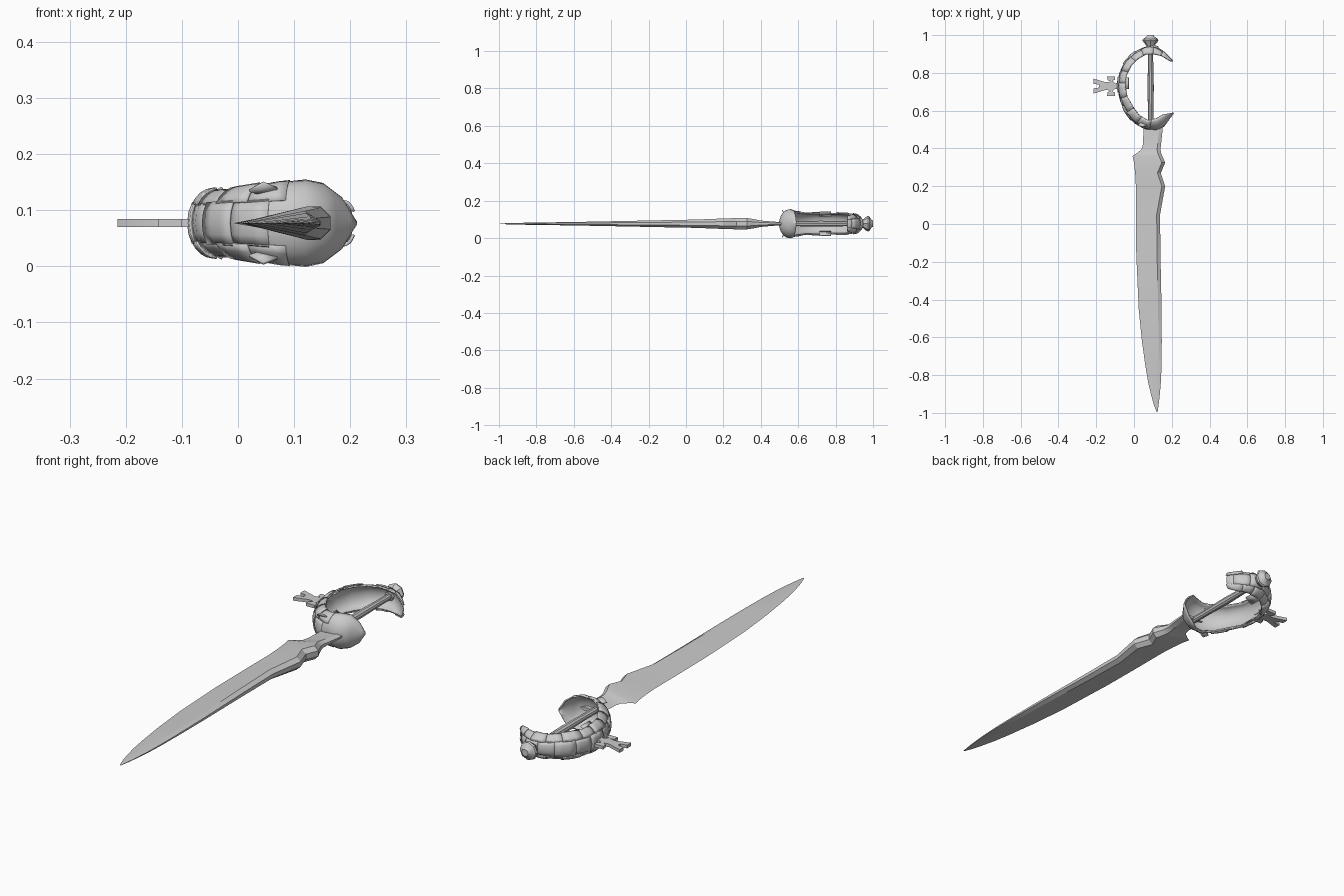
import bpy, bmesh, math
from mathutils import Vector

if "Cube" in bpy.data.objects:
    bpy.data.objects.remove(bpy.data.objects["Cube"], do_unlink=True)

ZC = 0.077  # middle plane of the sword
steel = bpy.data.materials.new("grey steel")
steel.use_nodes = True
COL = (0.6, 0.6, 0.6, 1)
steel.diffuse_color = COL
steel.node_tree.nodes["Principled BSDF"].inputs["Base Color"].default_value = COL


def finish(name, bm, thickness=0, angle=35):
    bmesh.ops.recalc_face_normals(bm, faces=bm.faces)
    me = bpy.data.meshes.new(name)
    bm.to_mesh(me)
    bm.free()
    me.materials.append(steel)
    ob = bpy.data.objects.new(name, me)
    bpy.context.collection.objects.link(ob)
    if thickness:
        mod = ob.modifiers.new("thickness", "SOLIDIFY")
        mod.thickness = thickness
        mod.offset = 0
    bpy.ops.object.select_all(action="DESELECT")
    ob.select_set(True)
    bpy.context.view_layer.objects.active = ob
    bpy.ops.object.shade_smooth_by_angle(angle=math.radians(angle))
    return ob


def loft(bm, rings, closed=True):
    rows = [[bm.verts.new(p) for p in r] for r in rings]
    n = len(rows[0])
    for a, b in zip(rows, rows[1:]):
        for i in range(n if closed else n - 1):
            j = (i + 1) % n
            bm.faces.new((a[i], a[j], b[j], b[i]))
    if closed:
        bm.faces.new(rows[0])
        bm.faces.new(rows[-1])


def lathe(name, profile, cx, sides):
    """Turn (y, radius) pairs about an axis along y."""
    bm = bmesh.new()
    loft(bm, [[(cx + r * math.cos(2 * math.pi * k / sides), y,
                ZC + r * math.sin(2 * math.pi * k / sides))
               for k in range(sides)] for y, r in profile])
    return finish(name, bm)


# Blade: (y, cutting edge x, spine x, half thickness)
blade_rows = [
    (.52, .05, .15, .008), (.485, .05, .15, .010), (.42, .047, .143, .015),
    (.395, .04, .14, .018), (.375, .015, .144, .022), (.36, -.008, .15, .025),
    (.325, .0, .165, .03), (.27, .006, .142, .03), (.2, .01, .165, .028),
    (.05, .01, .138, .022), (-.16, .012, .14, .018), (-.45, .025, .146, .012),
    (-.62, .042, .147, .009), (-.75, .06, .146, .007), (-.84, .075, .142, .006),
    (-.91, .092, .136, .004), (-.96, .106, .13, .003), (-.995, .12, .125, .001)]
bm = bmesh.new()
rings = []
for y, xl, xr, t in blade_rows:
    xb = xr - min(.018, .3 * (xr - xl))
    rings.append([(xl, y, ZC), (xb, y, ZC + t), (xr, y, ZC + .4 * t),
                  (xr, y, ZC - .4 * t), (xb, y, ZC - t)])
loft(bm, rings)
finish("blade", bm, angle=20)

# Grip and pommel
lathe("grip", [(.50, .014), (.6, .014), (.72, .017), (.85, .014), (.95, .013)], .088, 10)
lathe("pommel", [(.925, .02), (.945, .022), (.962, .036), (.972, .042),
                 (.98, .039), (.991, .022), (1.0, .016)], .087, 8)

# Hand guard: (crest x, crest y, rim x, rim y, half width)
guard_rows = [
    (.210, .588, .206, .590, .004), (.188, .56, .182, .585, .045),
    (.158, .518, .15, .578, .069), (.12, .50, .12, .56, .075),
    (.06, .505, .075, .55, .07), (.0, .54, .03, .575, .062),
    (-.04, .59, .0, .615, .057), (-.073, .66, -.035, .675, .055),
    (-.082, .73, -.045, .73, .054), (-.077, .79, -.04, .785, .053),
    (-.047, .855, -.012, .84, .052), (.0, .905, .025, .875, .05),
    (.06, .935, .065, .898, .047), (.11, .94, .105, .898, .045),
    (.155, .912, .145, .89, .044), (.203, .862, .19, .862, .032)]


def guard_point(s, t, lift=0):
    """Point on the curved shell: s along the band, t from rim to rim."""
    i = min(int(s), len(guard_rows) - 2)
    f = s - i
    cx, cy, rx, ry, w = [a + (b - a) * f for a, b in zip(guard_rows[i], guard_rows[i + 1])]
    a = t * math.pi / 2
    crest, rim = Vector((cx, cy, ZC)), Vector((rx, ry, ZC))
    up = Vector((0, 0, 1))
    out = (crest - rim).normalized()
    return rim + (crest - rim) * math.cos(a) + up * w * math.sin(a) \
        + (out * math.cos(a) + up * math.sin(a)) * lift


def guard_patch(bm, s0, s1, t0, t1, ns, nt, lift=0):
    loft(bm, [[guard_point(s0 + (s1 - s0) * i / ns, t0 + (t1 - t0) * j / nt, lift)
               for j in range(nt + 1)] for i in range(ns + 1)], closed=False)


bm = bmesh.new()
guard_patch(bm, 0, 15, -1, 1, 30, 12)
finish("hand_guard", bm, thickness=.006)

# Staggered armour plates over the guard
bm = bmesh.new()
for t0, t1, shift in ((-.97, -.36, 0), (-.4, .4, .5), (.36, .97, 0)):
    s, k = 3.6 + shift, 0
    while s < 14.2:
        guard_patch(bm, s, min(s + 1.25, 15), t0, t1, 3, 4, .003 + .004 * (k % 2))
        s += 1.15
        k += 1
finish("guard_plates", bm, thickness=.004)

# Small slanted fins on both rims
bm = bmesh.new()
for side in (1, -1):
    for pts in (((-.062, .715, .042), (-.062, .775, .042), (-.028, .775, .063), (-.028, .715, .063)),
                ((.02, .522, .058), (.045, .515, .072), (.07, .52, .062), (.045, .545, .05))):
        bm.faces.new([bm.verts.new((x, y, ZC + side * z)) for x, y, z in pts])
finish("rim_fins", bm, thickness=.005)

# Forked cross ornament on the side of the guard
half = [(-.075, .02), (-.1, .014), (-.115, .028), (-.1, .034), (-.1, .052),
        (-.143, .052), (-.14, .033), (-.125, .024), (-.15, .02), (-.215, .04),
        (-.215, .012), (-.185, .008)]
outline = half + [(x, -y) for x, y in reversed(half)]
bm = bmesh.new()
face = bm.faces.new([bm.verts.new((x, .73 + y, ZC - .007)) for x, y in outline])
ext = bmesh.ops.extrude_face_region(bm, geom=[face])
bmesh.ops.translate(bm, vec=(0, 0, .014),
                    verts=[v for v in ext["geom"] if isinstance(v, bmesh.types.BMVert)])
finish("side_ornament", bm)
